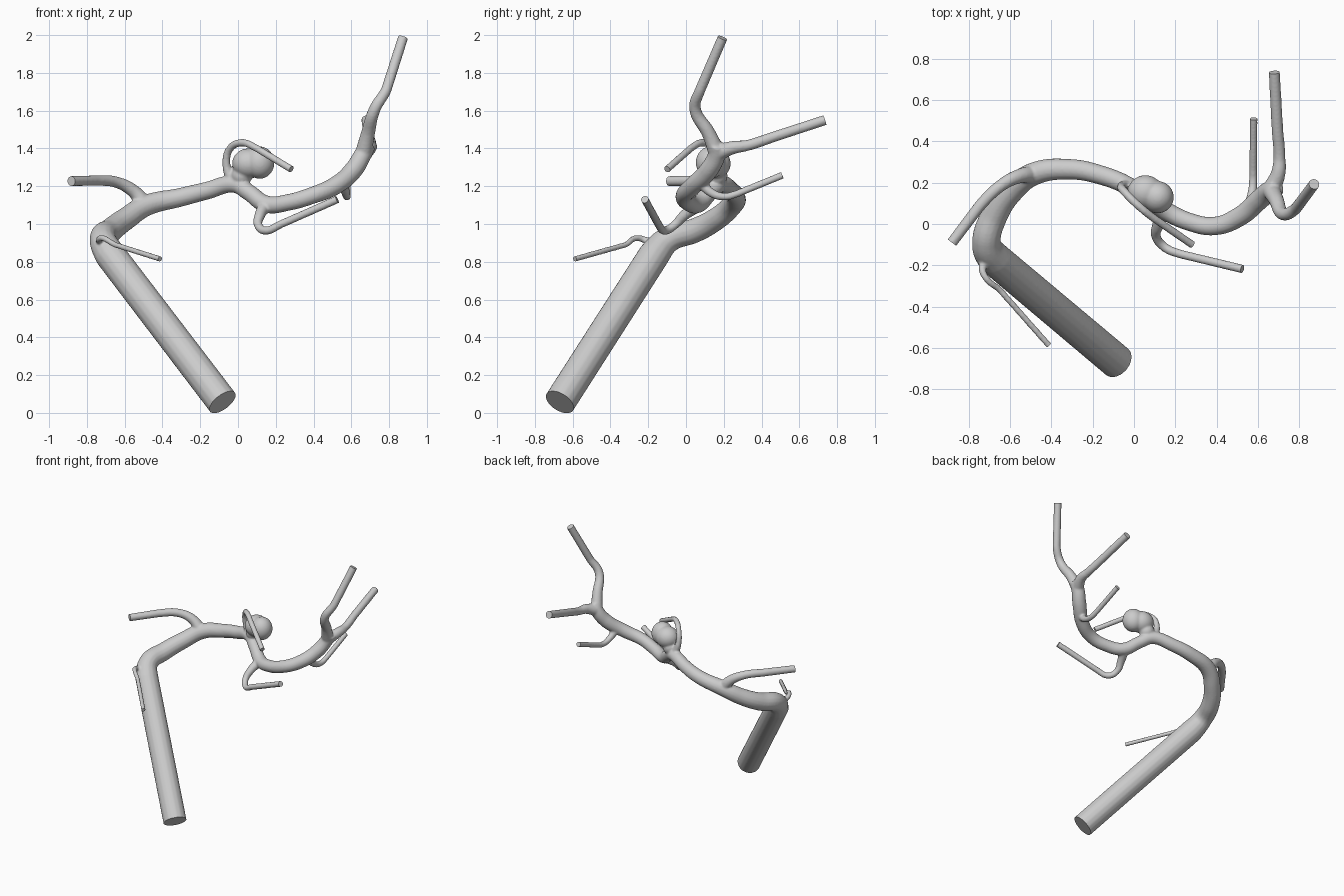
import bpy, bmesh
from mathutils import Vector

if "Cube" in bpy.data.objects:
    bpy.data.objects.remove(bpy.data.objects["Cube"])

# Each vessel: (x, y, z, radius) along its centreline
TRUNK = [(-.082, -.668, .057, .084), (-.675, -.17, .835, .083), (-.715, -.09, .92, .07),
         (-.675, .045, .965, .065), (-.59, .165, 1.03, .06), (-.48, .245, 1.1, .056),
         (-.31, .265, 1.14, .05), (-.17, .24, 1.175, .047), (-.02, .18, 1.21, .045),
         (.06, .125, 1.165, .044), (.15, .065, 1.105, .046), (.27, .01, 1.115, .044),
         (.39, -.01, 1.15, .045), (.51, .035, 1.2, .048), (.61, .12, 1.285, .05),
         (.665, .165, 1.375, .047), (.69, .165, 1.42, .042)]
BRANCHES = [
    # upper end fork
    [(.665, .165, 1.375, .045), (.688, .12, 1.48, .037), (.725, .048, 1.61, .031),
     (.785, .075, 1.71, .028), (.873, .193, 1.985, .027)],
    [(.665, .165, 1.375, .045), (.70, .25, 1.405, .035), (.705, .32, 1.415, .029),
     (.695, .46, 1.46, .028), (.68, .735, 1.55, .027)],
    # small side vessels
    [(.55, .07, 1.23, .03), (.57, .135, 1.165, .023), (.577, .2, 1.145, .02),
     (.578, .27, 1.16, .019), (.58, .51, 1.258, .019)],
    [(.145, .065, 1.1, .036), (.115, -.01, 1.045, .028), (.107, -.06, .995, .023),
     (.145, -.11, .965, .022), (.23, -.147, 1.0, .021), (.525, -.218, 1.13, .021)],
    [(-.03, .185, 1.22, .03), (-.062, .18, 1.32, .021), (-.045, .155, 1.395, .02),
     (.02, .09, 1.43, .02), (.1, .025, 1.40, .019), (.282, -.1, 1.29, .019)],
    [(-.49, .24, 1.1, .045), (-.555, .232, 1.175, .035), (-.64, .19, 1.22, .03),
     (-.75, .085, 1.23, .028), (-.882, -.09, 1.227, .026)],
    [(-.70, -.15, .885, .025), (-.735, -.215, .915, .018), (-.715, -.265, .925, .016),
     (-.65, -.32, .89, .015), (-.413, -.588, .815, .015)],
]
OVER = .05  # extra length trimmed off flat at the open ends


def end_cut(tip, inner):
    n = (Vector(tip[:3]) - Vector(inner[:3])).normalized()
    return Vector(tip[:3]), n, tip[3]


cuts = [end_cut(TRUNK[0], TRUNK[1])] + [end_cut(b[-1], b[-2]) for b in BRANCHES]
curve = bpy.data.curves.new("vessel_paths", 'CURVE')
curve.dimensions = '3D'
curve.bevel_depth = 1
curve.bevel_resolution = 6
curve.resolution_u = 10
curve.use_fill_caps = True


def add_vessel(pts, start=None, end=None):
    s = curve.splines.new('BEZIER')
    s.bezier_points.add(len(pts) - 1)
    for bp, p in zip(s.bezier_points, pts):
        bp.co, bp.radius = p[:3], p[3]
        bp.handle_left_type = bp.handle_right_type = 'AUTO'
    # straight run to each open end, overshooting the cut
    if start:
        s.bezier_points[0].co = start[0] + start[1] * OVER
        s.bezier_points[0].handle_right_type = 'VECTOR'
        s.bezier_points[1].handle_left_type = 'VECTOR'
    if end:
        s.bezier_points[-1].co = end[0] + end[1] * OVER
        s.bezier_points[-1].handle_left_type = 'VECTOR'
        s.bezier_points[-2].handle_right_type = 'VECTOR'


add_vessel(TRUNK, start=cuts[0])
for b, c in zip(BRANCHES, cuts[1:]):
    add_vessel(b, end=c)
paths = bpy.data.objects.new("vessel_paths", curve)
bpy.context.collection.objects.link(paths)
bpy.context.view_layer.objects.active = paths
paths.select_set(True)
bpy.ops.object.convert(target='MESH')
vessel = bpy.context.object
vessel.name = "blood_vessel"

# Bulge: two overlapping balls and a neck down to the trunk
for loc, r, sc in [((.055, .155, 1.32), .086, (1, .95, .93)),
                   ((.115, .13, 1.325), .078, (1, 1, 1.1)),
                   ((.02, .165, 1.255), .055, (1, 1, 1))]:
    bpy.ops.mesh.primitive_uv_sphere_add(segments=32, ring_count=16, radius=r, location=loc)
    bpy.context.object.scale = sc
    vessel.select_set(True)
    bpy.context.view_layer.objects.active = vessel
    bpy.ops.object.join()

# Fuse everything into one skin and soften the junctions
m = vessel.modifiers.new("fuse", 'REMESH')
m.mode = 'VOXEL'
m.voxel_size = .007
m = vessel.modifiers.new("soften", 'SMOOTH')
m.factor = .5
m.iterations = 5
bpy.ops.object.convert(target='MESH')
vessel = bpy.context.object

# Trim the open ends flat and cap them
bm = bmesh.new()
bm.from_mesh(vessel.data)
for co, n, r in cuts:
    faces = [f for f in bm.faces if (f.calc_center_median() - co).length < OVER + 1.6 * r]
    geom = set(faces)
    for f in faces:
        geom.update(f.edges)
        geom.update(f.verts)
    bmesh.ops.bisect_plane(bm, geom=list(geom), plane_co=co, plane_no=n, clear_outer=True)
bmesh.ops.holes_fill(bm, edges=[e for e in bm.edges if e.is_boundary], sides=0)
bmesh.ops.recalc_face_normals(bm, faces=bm.faces)
bm.to_mesh(vessel.data)
bm.free()
bpy.ops.object.shade_smooth_by_angle(angle=.7)
